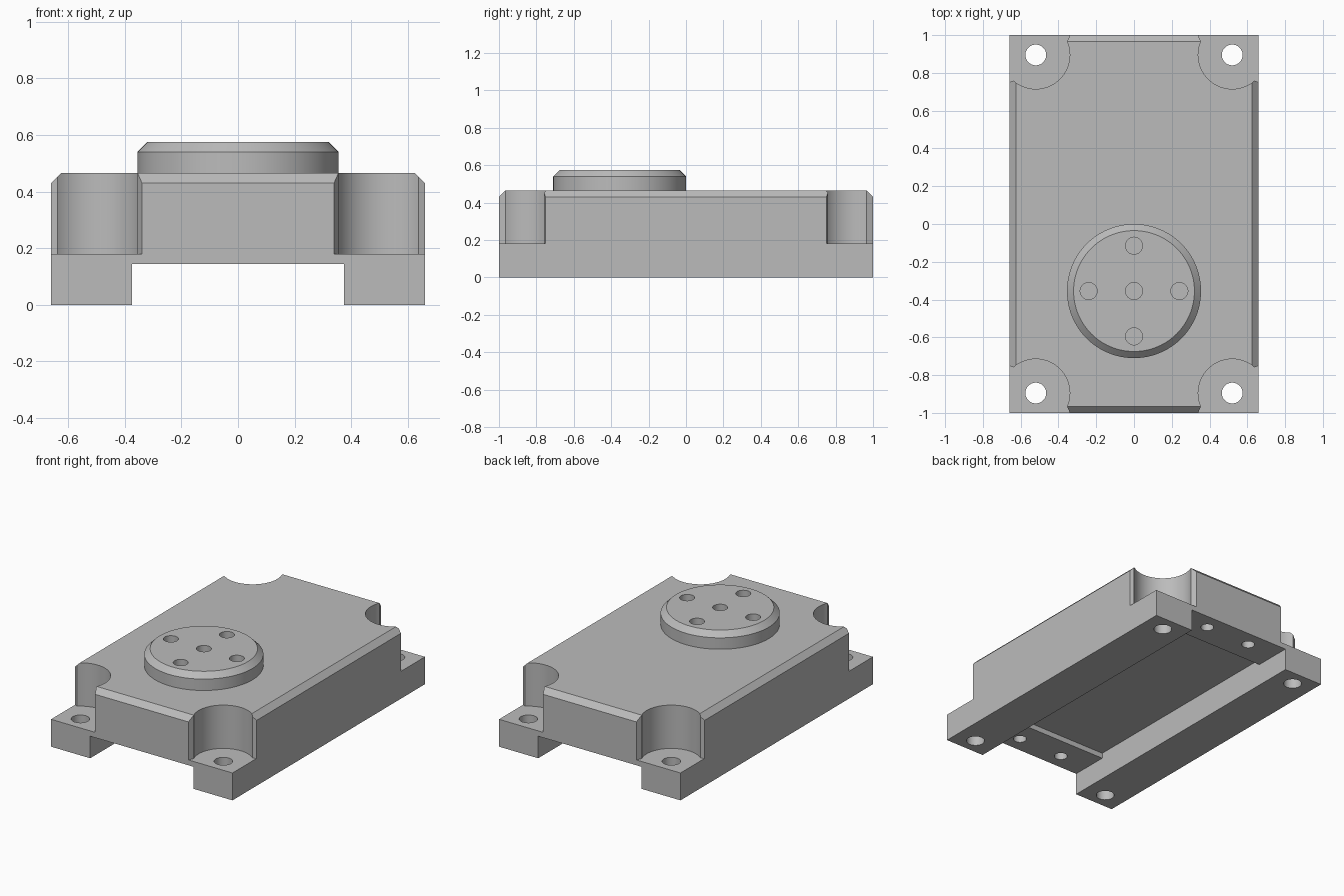
import bpy
import bmesh
import math
from mathutils import Matrix

if "Cube" in bpy.data.objects:
    bpy.data.objects.remove(bpy.data.objects["Cube"], do_unlink=True)

grey = bpy.data.materials.new("plain grey")
grey.use_nodes = True
grey.diffuse_color = (0.5, 0.5, 0.5, 1)
grey.node_tree.nodes["Principled BSDF"].inputs["Base Color"].default_value = (0.5, 0.5, 0.5, 1)

HALF_X, HALF_Y, TOP = 0.66, 1.0, 0.465
LEDGE, CHAMFER = 0.18, 0.035
HOLE_X, HOLE_Y = 0.52, 0.895
DISC_Y, DISC_R, DISC_TOP = -0.355, 0.355, 0.575
CORNERS = [(sx, sy) for sx in (-1, 1) for sy in (-1, 1)]


def prism(name, points, low, high, turn=None):
    """Extrude a flat outline from low to high, then optionally turn it."""
    bm = bmesh.new()
    face = bm.faces.new([bm.verts.new((x, y, low)) for x, y in points])
    moved = bmesh.ops.extrude_face_region(bm, geom=[face])["geom"]
    bmesh.ops.translate(bm, vec=(0, 0, high - low),
                        verts=[v for v in moved if isinstance(v, bmesh.types.BMVert)])
    if turn:
        bm.transform(turn)
    bmesh.ops.recalc_face_normals(bm, faces=bm.faces)
    mesh = bpy.data.meshes.new(name)
    bm.to_mesh(mesh)
    bm.free()
    obj = bpy.data.objects.new(name, mesh)
    bpy.context.collection.objects.link(obj)
    mesh.materials.append(grey)
    return obj


def arc(cx, cy, r, start, end, steps):
    angles = [start + (end - start) * i / steps for i in range(steps + 1)]
    return [(cx + r * math.cos(a), cy + r * math.sin(a)) for a in angles]


def cylinder(name, x, y, r, low, high, sides=48):
    return prism(name, arc(x, y, r, 0, math.tau, sides)[:-1], low, high)


def chamfer_top(obj, height):
    bm = bmesh.new()
    bm.from_mesh(obj.data)
    rim = [e for e in bm.edges if all(abs(v.co.z - height) < 1e-4 for v in e.verts)]
    bmesh.ops.bevel(bm, geom=rim, offset=CHAMFER, offset_type='OFFSET',
                    segments=1, profile=0.5, affect='EDGES')
    bm.to_mesh(obj.data)
    bm.free()


def cut(obj, cutters):
    """Subtract every cutter and remove it afterwards."""
    bpy.context.view_layer.objects.active = obj
    for cutter in cutters:
        cutter.hide_render = True
        mod = obj.modifiers.new("cut", 'BOOLEAN')
        mod.operation = 'DIFFERENCE'
        mod.solver = 'EXACT'
        mod.object = cutter
        bpy.ops.object.modifier_apply(modifier=mod.name)
        bpy.data.objects.remove(cutter, do_unlink=True)


def finish(obj):
    bpy.ops.object.select_all(action='DESELECT')
    obj.select_set(True)
    bpy.context.view_layer.objects.active = obj
    bpy.ops.object.shade_smooth_by_angle(angle=math.radians(20))


# Housing block with chamfered top rim
body = prism("housing", [(sx * HALF_X, sy * HALF_Y) for sx, sy in
                         ((-1, -1), (1, -1), (1, 1), (-1, 1))], 0, TOP)
chamfer_top(body, TOP)

# Lengthwise channel with a deeper middle, as one stepped profile
side = [(-1.1, -0.1), (-1.1, 0.145), (-0.75, 0.145), (-0.75, LEDGE)]
side += [(-y, z) for y, z in reversed(side)]
to_side = Matrix(((0, 0, 1, 0), (1, 0, 0, 0), (0, 1, 0, 0), (0, 0, 0, 1)))
cutters = [prism("channel_cutter", side, -0.375, 0.375, to_side)]

# Round corner pockets with flared mouths, and their bolt holes
mouth = arc(HOLE_X, HOLE_Y, 0.18, math.radians(157), math.radians(311), 40)
pocket = mouth + [(HALF_X, 0.75), (0.72, 0.726), (0.72, 1.07), (0.309, 1.07), (0.339, 1.0)]
for sx, sy in CORNERS:
    cutters.append(prism("pocket_cutter", [(sx * x, sy * y) for x, y in pocket], LEDGE, 0.7))
    cutters.append(cylinder("bolt_cutter", sx * HOLE_X, sy * HOLE_Y, 0.055, -0.1, 0.3))
    # Blind holes in the channel ends
    cutters.append(cylinder("blind_cutter", sx * 0.164, sy * HOLE_Y, 0.04, 0.1, 0.3, 32))
cut(body, cutters)
finish(body)

# Round flange on top with five holes
disc = cylinder("top_flange", 0, DISC_Y, DISC_R, TOP, DISC_TOP, 96)
chamfer_top(disc, DISC_TOP)
spots = [(0, 0), (0.24, 0), (-0.24, 0), (0, 0.24), (0, -0.24)]
cut(disc, [cylinder("flange_cutter", x, DISC_Y + y, 0.045, 0.4, 0.7, 32) for x, y in spots])
finish(disc)
